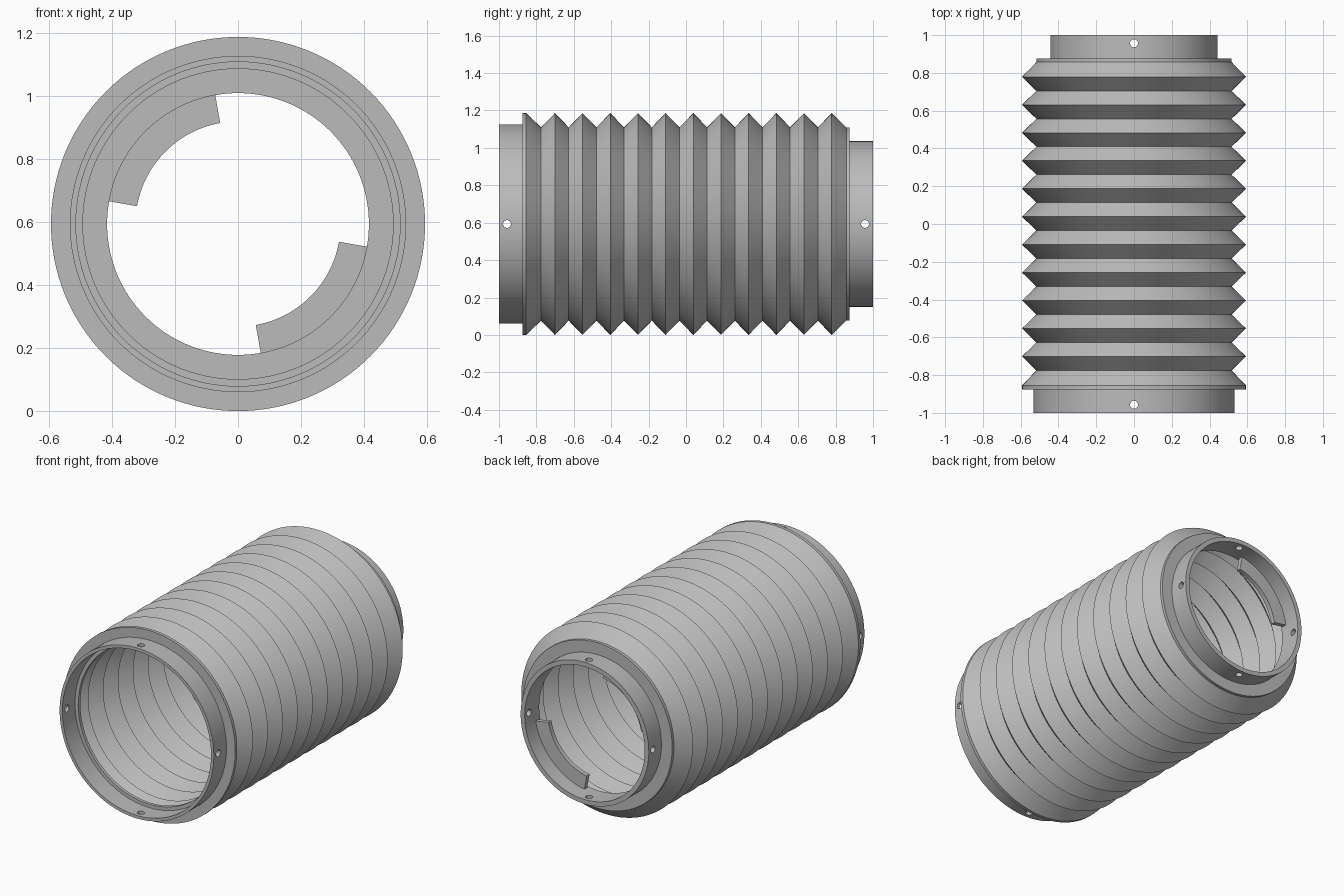
import bpy, bmesh, math
from mathutils import Matrix, Vector

if "Cube" in bpy.data.objects:
    bpy.data.objects.remove(bpy.data.objects["Cube"])

AXIS_Z = 0.593      # height of the long axis
R_PEAK, R_VALLEY, WALL = 0.593, 0.517, 0.025
PITCH, FOLDS = 0.148, 11
SEGMENTS = 128

grey = bpy.data.materials.new("light grey")
grey.use_nodes = True
colour = (0.5, 0.5, 0.5, 1)
grey.diffuse_color = colour
grey.node_tree.nodes["Principled BSDF"].inputs["Base Color"].default_value = colour


def point(radius, angle, y):
    return Vector((radius * math.cos(angle), y, AXIS_Z + radius * math.sin(angle)))


def finish(name, bm):
    bmesh.ops.recalc_face_normals(bm, faces=bm.faces)
    mesh = bpy.data.meshes.new(name)
    bm.to_mesh(mesh)
    bm.free()
    mesh.materials.append(grey)
    obj = bpy.data.objects.new(name, mesh)
    bpy.context.collection.objects.link(obj)
    return obj


def sweep(name, profile, start=0, end=360, steps=SEGMENTS):
    """Turn a closed (radius, y) profile about the long axis."""
    bm = bmesh.new()
    full = end - start == 360
    count = steps if full else steps + 1
    rings = []
    for i in range(count):
        a = math.radians(start + (end - start) * i / steps)
        rings.append([bm.verts.new(point(r, a, y)) for r, y in profile])
    n = len(profile)
    for i in range(steps):
        a, b = rings[i], rings[(i + 1) % count]
        for j in range(n):
            k = (j + 1) % n
            bm.faces.new((a[j], a[k], b[k], b[j]))
    if not full:
        bm.faces.new(rings[0])
        bm.faces.new(rings[-1])
    return finish(name, bm)


def ring(name, outer, inner, y0, y1, **arc):
    return sweep(name, [(outer, y0), (outer, y1), (inner, y1), (inner, y0)], **arc)


def drill(obj, y, radius=0.021):
    """Cut four screw holes with two crossed rods."""
    for turn in (Matrix.Identity(4), Matrix.Rotation(math.pi / 2, 4, "Y")):
        bm = bmesh.new()
        place = Matrix.Translation((0, y, AXIS_Z)) @ turn
        bmesh.ops.create_cone(bm, cap_ends=True, segments=24, radius1=radius,
                              radius2=radius, depth=1.5, matrix=place)
        rod = finish("hole_cutter", bm)
        rod.hide_render = True
        cut = obj.modifiers.new("holes", "BOOLEAN")
        cut.operation, cut.solver, cut.object = "DIFFERENCE", "EXACT", rod
        bpy.context.view_layer.update()
        graph = bpy.context.evaluated_depsgraph_get()
        result = bpy.data.meshes.new_from_object(obj.evaluated_get(graph))
        obj.modifiers.clear()
        obj.data = result
        bpy.data.objects.remove(rod)


# Pleated sleeve, with a flat rim at each end
outer = [(R_PEAK, -0.875), (R_PEAK, -0.855)]
for i in range(FOLDS):
    valley = -0.775 + PITCH * i
    outer += [(R_VALLEY, valley), (R_PEAK, valley + PITCH / 2)]
outer += [(R_VALLEY, 0.857), (R_VALLEY, 0.875)]
inner = [(r - WALL, y) for r, y in outer[2:-2]]
profile = outer + [(0.415, 0.875), (0.415, 0.857), (R_VALLEY - WALL, 0.857)]
profile += inner[::-1]
profile += [(R_PEAK - WALL, -0.855), (R_VALLEY - WALL, -0.855), (R_VALLEY - WALL, -0.875)]
parts = [sweep("bellows", profile)]

# End collars with screw holes
front_collar = ring("front_collar", 0.533, 0.514, -1, -0.875)
back_collar = ring("back_collar", 0.443, 0.415, 0.875, 1)
drill(front_collar, -0.957)
drill(back_collar, 0.957)
parts += [front_collar, back_collar]

# Two locking tabs inside the back collar
for name, start in (("upper_tab", 100), ("lower_tab", 280)):
    parts.append(ring(name, 0.417, 0.325, 0.872, 0.9,
                      start=start, end=start + 70, steps=28))

# Smooth round surfaces, sharp folds
bpy.ops.object.select_all(action="DESELECT")
for obj in parts:
    obj.select_set(True)
bpy.context.view_layer.objects.active = parts[0]
bpy.ops.object.shade_smooth_by_angle(angle=math.radians(30))
